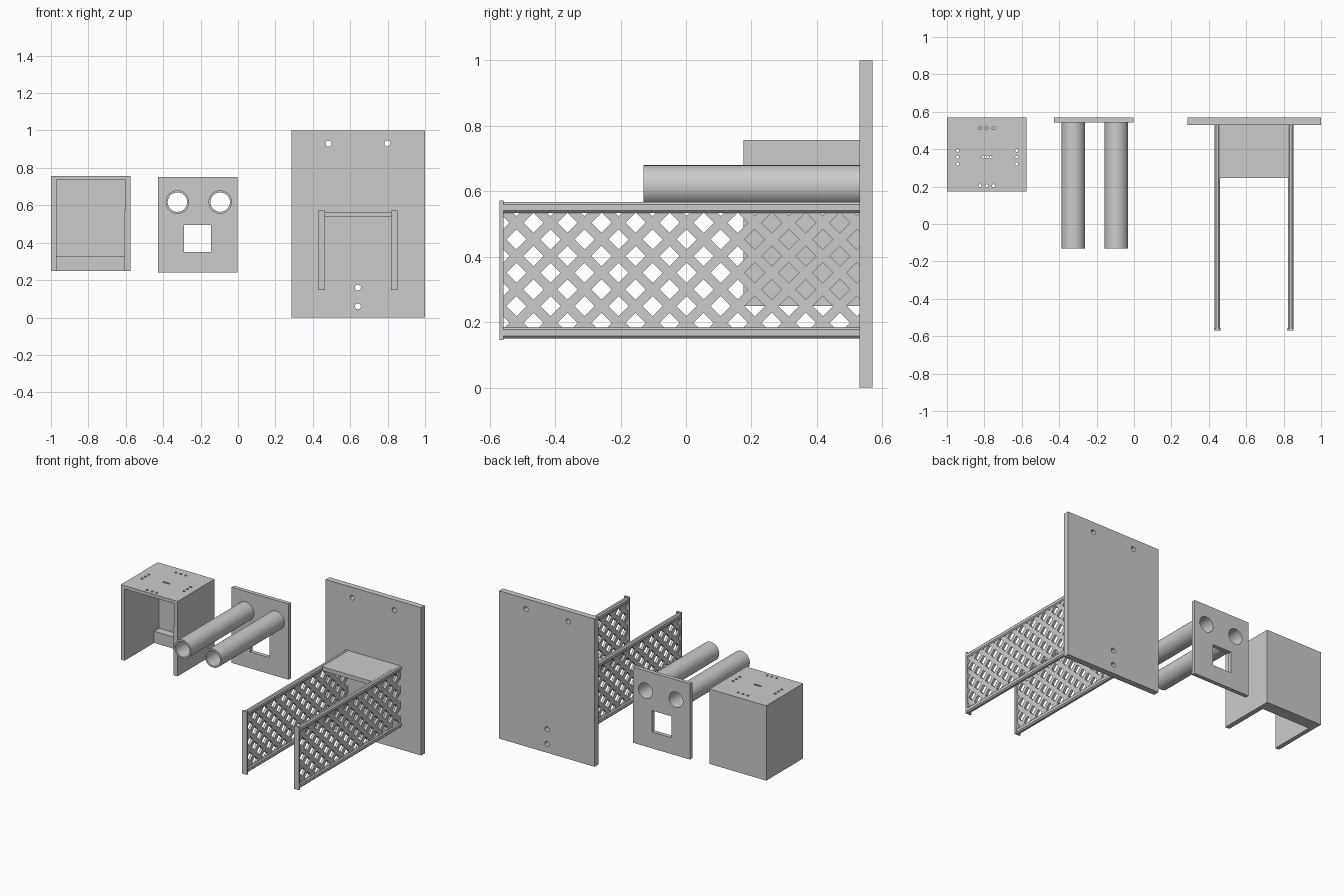
import bpy, bmesh, math
from mathutils import Matrix, Vector

if "Cube" in bpy.data.objects:
    bpy.data.objects.remove(bpy.data.objects["Cube"])


def add_object(name, bm):
    bmesh.ops.recalc_face_normals(bm, faces=bm.faces)
    mesh = bpy.data.meshes.new(name)
    bm.to_mesh(mesh)
    bm.free()
    ob = bpy.data.objects.new(name, mesh)
    bpy.context.collection.objects.link(ob)
    return ob


def add_box(bm, x, y, z, bevel=0):
    size = Vector((x[1] - x[0], y[1] - y[0], z[1] - z[0]))
    mid = Vector((sum(x) / 2, sum(y) / 2, sum(z) / 2))
    m = Matrix.Translation(mid) @ Matrix.Diagonal((*size, 1))
    bmesh.ops.create_cube(bm, size=1, matrix=m)


def box(name, x, y, z):
    bm = bmesh.new()
    add_box(bm, x, y, z)
    return add_object(name, bm)


def add_rod(bm, center, radius, depth, axis="Y", sides=32, turn=0):
    rot = {"X": Matrix.Rotation(math.pi / 2, 4, "Y"),
           "Y": Matrix.Rotation(math.pi / 2, 4, "X"),
           "Z": Matrix.Identity(4)}[axis]
    m = Matrix.Translation(center) @ rot @ Matrix.Rotation(turn, 4, "Z")
    bmesh.ops.create_cone(bm, cap_ends=True, segments=sides, radius1=radius,
                          radius2=radius, depth=depth, matrix=m)


def cut(ob, bm):
    cutter = add_object("cutter", bm)
    cutter.hide_render = True
    mod = ob.modifiers.new("cut", "BOOLEAN")
    mod.operation, mod.solver, mod.object = "DIFFERENCE", "EXACT", cutter
    bpy.context.view_layer.objects.active = ob
    bpy.ops.object.modifier_apply(modifier="cut")
    bpy.data.objects.remove(cutter)


def smooth(ob):
    bpy.ops.object.select_all(action="DESELECT")
    ob.select_set(True)
    bpy.context.view_layer.objects.active = ob
    bpy.ops.object.shade_smooth_by_angle(angle=math.radians(30))


BACK = 0.57

# Cover box, open at the front and bottom
cover = box("cover_box", (-1, -0.575), (0.175, BACK), (0.25, 0.757))
bm = bmesh.new()
add_box(bm, (-0.971, -0.601), (0.1, 0.543), (0.2, 0.735))
cut(cover, bm)

# Small screw holes in the cover's top
bm = bmesh.new()
for d in (-0.036, 0, 0.036):
    for y in (0.205, 0.513):
        add_rod(bm, (-0.787 + d, y, 0.745), 0.008, 0.1, "Z", 16)
    for x in (-0.943, -0.628):
        add_rod(bm, (x, 0.357 + d, 0.745), 0.008, 0.1, "Z", 16)
for i in range(4):
    add_rod(bm, (-0.807 + 0.0137 * i, 0.357, 0.745), 0.006, 0.1, "Z", 12)
cut(cover, bm)

# Ledge and side liner inside the cover
box("cover_ledge", (-0.973, -0.599), (0.49, 0.545), (0.25, 0.329))
box("cover_side_liner", (-0.608, -0.599), (0.18, 0.545), (0.25, 0.578))

# Tube plate with two round holes and one square window
TUBES = (-0.324, -0.095)
plate = box("tube_plate", (-0.428, -0.002), (0.543, BACK), (0.24, 0.752))
bm = bmesh.new()
for x in TUBES:
    add_rod(bm, (x, 0.55, 0.617), 0.052, 0.3)
add_box(bm, (-0.289, -0.145), (0.4, 0.7), (0.351, 0.495))
cut(plate, bm)

# Long hollow tubes
for i, x in enumerate(TUBES):
    bm = bmesh.new()
    add_rod(bm, (x, 0.2075, 0.617), 0.063, 0.675)
    tube = add_object(f"tube_{i + 1}", bm)
    bm = bmesh.new()
    add_rod(bm, (x, 0.2075, 0.617), 0.052, 0.9)
    cut(tube, bm)
    smooth(tube)

# Large wall plate with mounting holes
wall = box("wall_plate", (0.285, 1), (0.53, BACK), (0, 1))
bm = bmesh.new()
for x, z in ((0.484, 0.93), (0.799, 0.93), (0.641, 0.16), (0.641, 0.06)):
    add_rod(bm, (x, 0.55, z), 0.016, 0.2, sides=24)
cut(wall, bm)

# Shelf between the side panels
MID = 0.6415
box("shelf", (0.455, 2 * MID - 0.455), (0.245, 0.53), (0.538, 0.565))


# Chamfered rail along y
def rail(name, x, y, z, c):
    bm = bmesh.new()
    (x0, x1), (z0, z1) = x, z
    pts = [(x0 + c, z0), (x1 - c, z0), (x1, z0 + c), (x1, z1 - c),
           (x1 - c, z1), (x0 + c, z1), (x0, z1 - c), (x0, z0 + c)]
    face = bm.faces.new([bm.verts.new((px, y[0], pz)) for px, pz in pts])
    new = bmesh.ops.extrude_face_region(bm, geom=[face])["geom"]
    bmesh.ops.translate(bm, vec=(0, y[1] - y[0], 0),
                        verts=[v for v in new if isinstance(v, bmesh.types.BMVert)])
    return add_object(name, bm)


# Lattice panel pierced by staggered diamonds
lattice = box("lattice_left", (0.437, 0.453), (-0.565, 0.535), (0.168, 0.55))
bm = bmesh.new()
STEP = 0.052
for row in range(8):
    z = 0.198 + 0.051 * row
    for col in range(12):
        y = -0.57 + STEP * (row % 2) + 2 * STEP * col
        add_rod(bm, (0.445, y, z), 0.031, 0.1, "X", 4)
cut(lattice, bm)

left = [lattice,
        rail("top_rail_left", (0.43, 0.46), (-0.565, 0.535), (0.533, 0.567), 0.008),
        rail("bottom_rail_left", (0.43, 0.46), (-0.565, 0.535), (0.15, 0.185), 0.008),
        box("end_strip_left", (0.429, 0.466), (-0.57, -0.558), (0.146, 0.572))]

# Mirror the side frame to the right
for ob in left:
    bm = bmesh.new()
    bm.from_mesh(ob.data)
    for v in bm.verts:
        v.co.x = 2 * MID - v.co.x
    add_object(ob.name.replace("left", "right"), bm)
